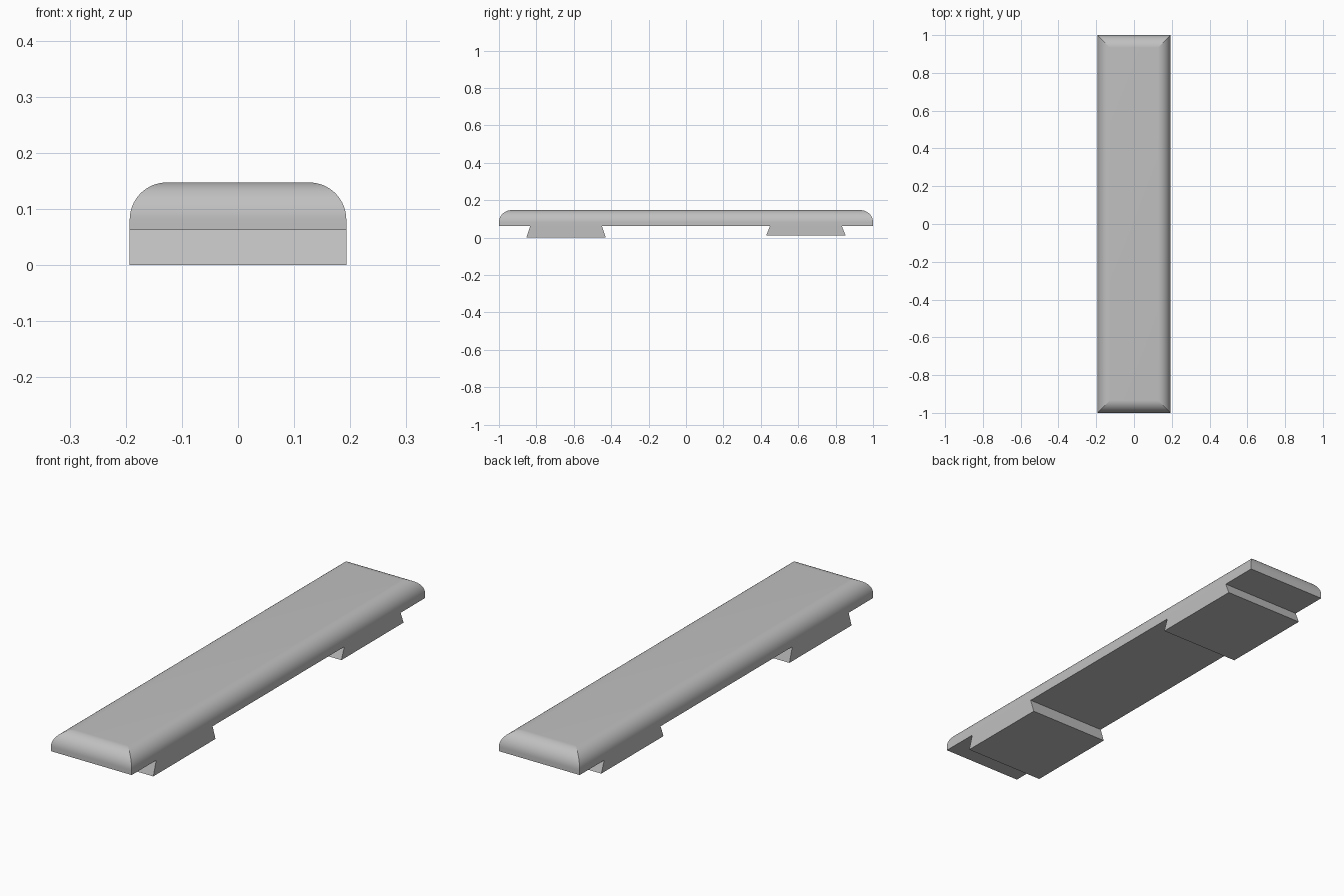
import bpy, bmesh, math

HALF_W, HALF_L = 0.193, 1.0
BASE_Z, TOP_Z, RADIUS = 0.062, 0.147, 0.066

cube = bpy.data.objects.get("Cube")
if cube:
    bpy.data.objects.remove(cube, do_unlink=True)

grey = bpy.data.materials.new("plain grey")
grey.use_nodes = True
colour = (0.53, 0.53, 0.53, 1)
grey.diffuse_color = colour
grey.node_tree.nodes["Principled BSDF"].inputs["Base Color"].default_value = colour


def loft(name, rings):
    """Closed solid through a stack of vertex rings, bottom first."""
    bm = bmesh.new()
    loops = [[bm.verts.new(p) for p in ring] for ring in rings]
    for low, high in zip(loops, loops[1:]):
        for i in range(len(low)):
            j = (i + 1) % len(low)
            bm.faces.new((low[i], low[j], high[j], high[i]))
    bm.faces.new(loops[0][::-1])
    bm.faces.new(loops[-1])
    bmesh.ops.recalc_face_normals(bm, faces=bm.faces)
    mesh = bpy.data.meshes.new(name)
    bm.to_mesh(mesh)
    bm.free()
    mesh.materials.append(grey)
    obj = bpy.data.objects.new(name, mesh)
    bpy.context.collection.objects.link(obj)
    return obj


def rectangle(half_x, y0, y1, z):
    return [(-half_x, y0, z), (half_x, y0, z), (half_x, y1, z), (-half_x, y1, z)]


# Slab with rounded top edges that meet in mitres at the corners
rings = [rectangle(HALF_W, -HALF_L, HALF_L, BASE_Z)]
STEPS = 16
for k in range(STEPS + 1):
    a = math.pi / 2 * k / STEPS
    inset = RADIUS * (1 - math.cos(a))
    z = TOP_Z - RADIUS * (1 - math.sin(a))
    rings.append(rectangle(HALF_W - inset, inset - HALF_L, HALF_L - inset, z))
slab = loft("slab", rings)

bpy.ops.object.select_all(action='DESELECT')
slab.select_set(True)
bpy.context.view_layer.objects.active = slab
bpy.ops.object.shade_smooth_by_angle(angle=math.radians(20))
# Keep the mitre lines crisp along their whole length
for edge in slab.data.edges:
    a, b = (slab.data.vertices[i].co for i in edge.vertices)
    if abs(a.z - b.z) > 1e-5:
        edge.use_edge_sharp = True

# Dovetail feet, flared towards the bottom; the front one is deeper
for name, middle, bottom in (("front_foot", -0.641, 0.0), ("back_foot", 0.641, 0.012)):
    wide, narrow = 0.212, 0.192
    loft(name, [rectangle(HALF_W, middle - wide, middle + wide, bottom),
                rectangle(HALF_W, middle - narrow, middle + narrow, BASE_Z)])
